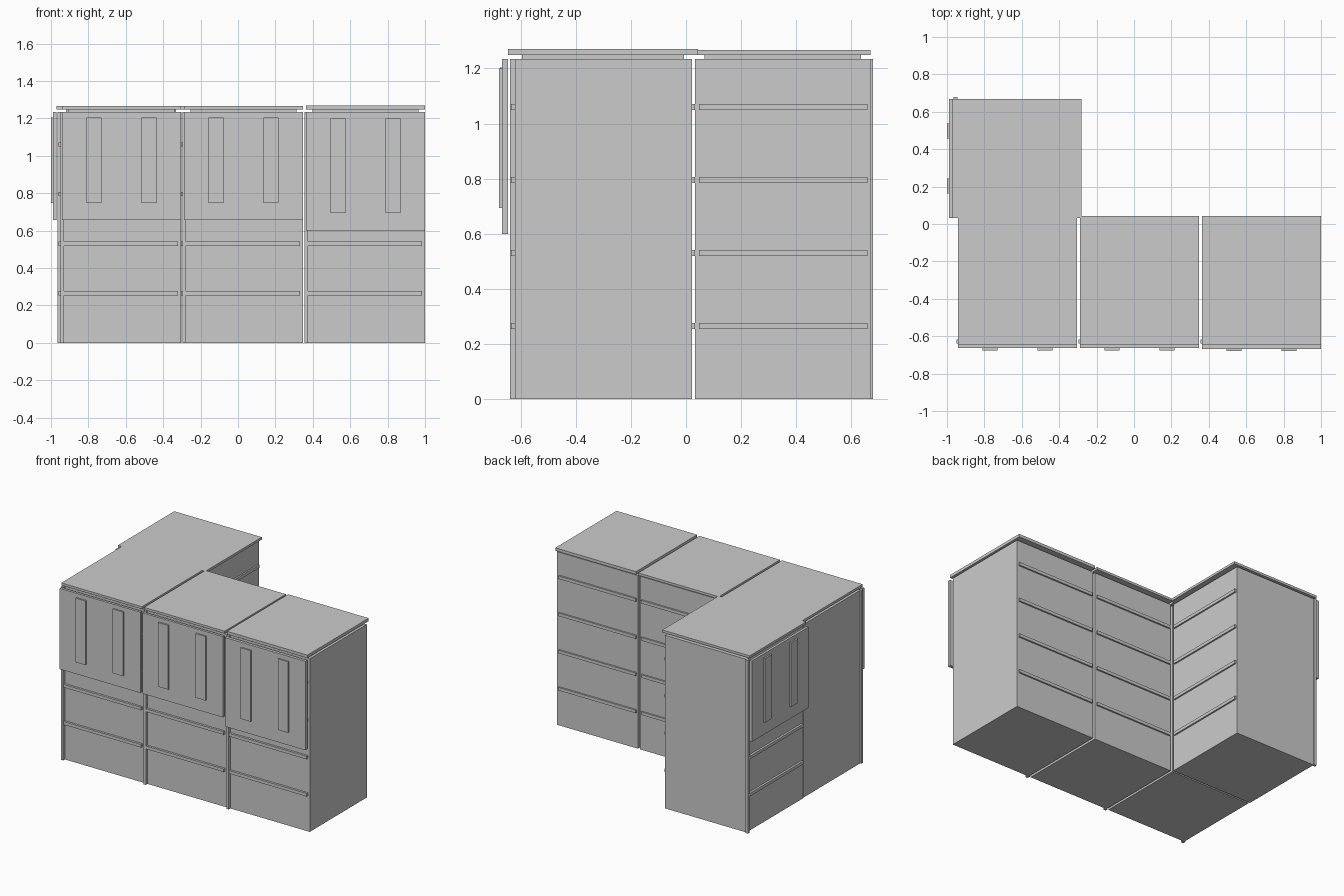
import bpy, bmesh
from math import radians
from mathutils import Matrix

if "Cube" in bpy.data.objects:
    bpy.data.objects.remove(bpy.data.objects["Cube"])

grey = bpy.data.materials.new("light_grey")
grey.diffuse_color = (0.6, 0.6, 0.6, 1)
grey.use_nodes = True
grey.node_tree.nodes["Principled BSDF"].inputs["Base Color"].default_value = grey.diffuse_color


def box(name, x, y, z, place):
    """Box from (min, max) ranges, moved to its cabinet's place."""
    bm = bmesh.new()
    bmesh.ops.create_cube(bm, size=1)
    size = [r[1] - r[0] for r in (x, y, z)]
    mid = [(r[0] + r[1]) / 2 for r in (x, y, z)]
    bmesh.ops.scale(bm, vec=size, verts=bm.verts)
    bmesh.ops.translate(bm, vec=mid, verts=bm.verts)
    mesh = bpy.data.meshes.new(name)
    bm.to_mesh(mesh)
    bm.free()
    mesh.materials.append(grey)
    obj = bpy.data.objects.new(name, mesh)
    obj.matrix_world = place
    bpy.context.collection.objects.link(obj)


def cabinet(label, place, door_bottom, handle_z, door_t, lid_top):
    w = 0.318  # half width
    box(label + "_body", (-w, w), (-0.62, 0.022), (0, 1.234), place)
    # corner post at the front left edge
    box(label + "_post", (-w - 0.009, -w + 0.010), (-0.639, -0.618), (0, 1.234), place)
    # shelves poking out of front and back
    for i in range(1, 5):
        z = 0.265 * i
        box(label + "_shelf", (-0.308, 0.303), (-0.635, 0.033), (z - 0.011, z + 0.011), place)
    # top slab on a recessed riser
    box(label + "_riser", (-0.284, 0.284), (-0.595, -0.007), (1.234, 1.25), place)
    box(label + "_top", (-w, w), (-0.646, 0.044), (1.249, lid_top), place)
    # door with two flat upright handles
    front = -0.646 - door_t
    box(label + "_door", (-w, w), (front, -0.646), (door_bottom, 1.234), place)
    for x in (-0.147, 0.147):
        box(label + "_handle", (x - 0.04, x + 0.04), (front - 0.011, front), handle_z, place)


# front row, then the corner cabinet turned to face the left
upper = (0.658, (0.747, 1.204), 0.018, 1.266)
cabinet("left_cabinet", Matrix.Translation((-0.623, 0, 0)), *upper)
cabinet("middle_cabinet", Matrix.Translation((0.029, 0, 0)), *upper)
cabinet("right_cabinet", Matrix.Translation((0.682, 0, 0)), 0.6, (0.694, 1.2), 0.022, 1.27)
cabinet("corner_cabinet",
        Matrix.Translation((-0.325, 0.351, 0)) @ Matrix.Rotation(radians(-90), 4, 'Z'), *upper)
